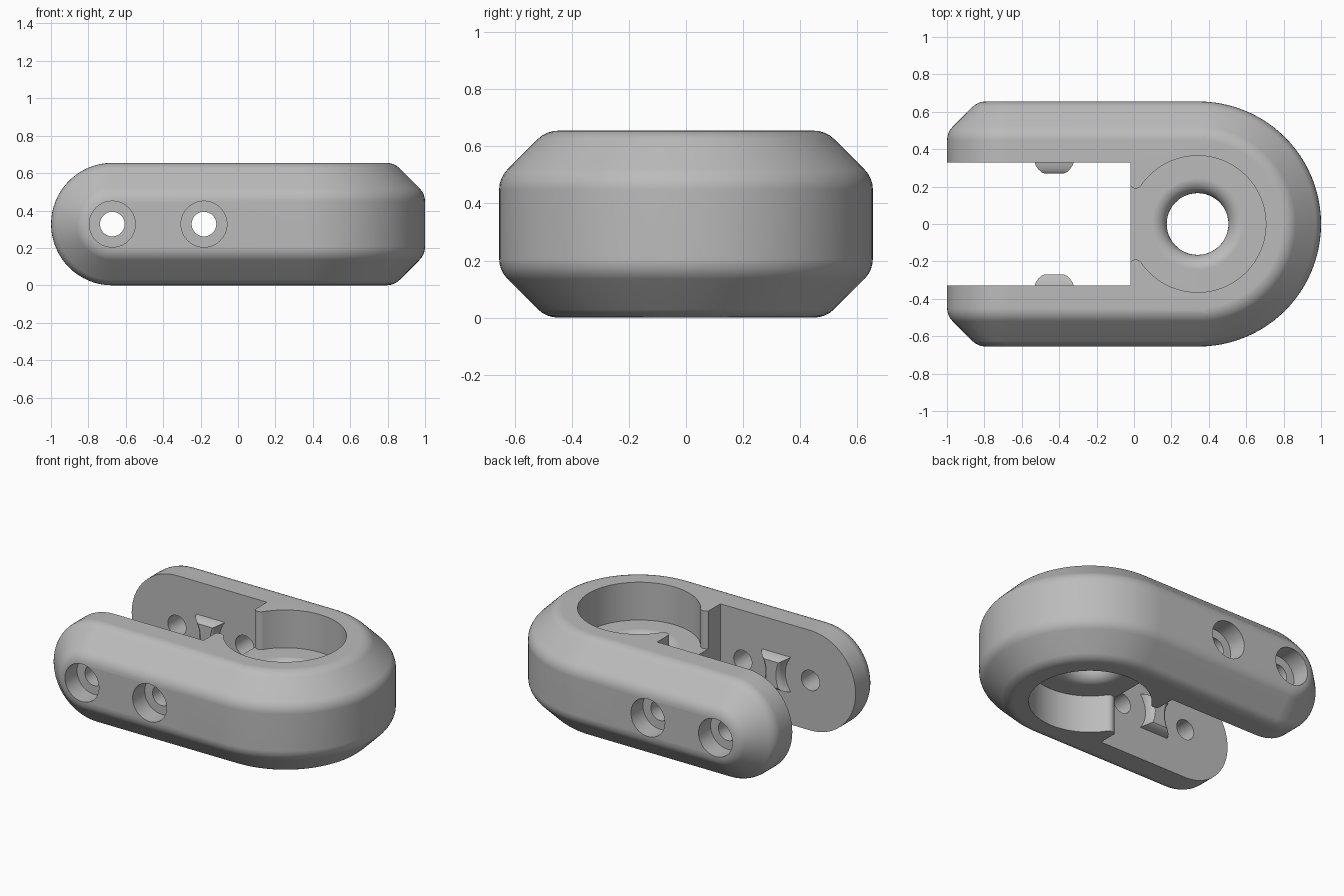
import bpy
import bmesh
from math import sin, cos, pi, radians, sqrt

cube = bpy.data.objects.get("Cube")
if cube:
    bpy.data.objects.remove(cube, do_unlink=True)

HALF = 0.655      # half width, also the nose radius
MID = 0.3275      # half height, also the arm tip radius and slot half width
NOSE_X, TIP_X = 0.345, -0.672
CHAMFER = 0.165
SLOT_X = -0.02
WEB = 0.08        # half thickness of the pocket floor
HOLES_X = (-0.672, -0.182)

grey = bpy.data.materials.new("mid_grey")
grey.use_nodes = True
grey.diffuse_color = (0.5, 0.5, 0.5, 1)
grey.node_tree.nodes["Principled BSDF"].inputs["Base Color"].default_value = (0.5, 0.5, 0.5, 1)


def finish(name, bm):
    bmesh.ops.recalc_face_normals(bm, faces=bm.faces)
    mesh = bpy.data.meshes.new(name)
    bm.to_mesh(mesh)
    bm.free()
    mesh.materials.append(grey)
    obj = bpy.data.objects.new(name, mesh)
    bpy.context.collection.objects.link(obj)
    return obj


def loft(name, rings):
    """Closed solid skinned through rings that have equal point counts."""
    bm = bmesh.new()
    loops = [[bm.verts.new(p) for p in ring] for ring in rings]
    n = len(loops[0])
    for a, b in zip(loops, loops[1:]):
        for i in range(n):
            j = (i + 1) % n
            bm.faces.new((a[i], a[j], b[j], b[i]))
    bm.faces.new(loops[0])
    bm.faces.new(loops[-1])
    return finish(name, bm)


def arc(cx, cy, r, start, end, steps):
    angles = [radians(start + (end - start) * i / steps) for i in range(steps + 1)]
    return [(cx + r * cos(a), cy + r * sin(a)) for a in angles]


def circle(cx, cy, r, steps=48):
    return arc(cx, cy, r, 0, 360, steps)[:-1]


def along_z(outline, z):
    return [(x, y, z) for x, y in outline]


def along_y(outline, y):
    return [(x, y, z) for x, z in outline]


def activate(obj):
    bpy.ops.object.select_all(action='DESELECT')
    obj.select_set(True)
    bpy.context.view_layer.objects.active = obj


def cut(target, cutter):
    cutter.hide_render = True
    mod = target.modifiers.new("cut", 'BOOLEAN')
    mod.operation = 'DIFFERENCE'
    mod.solver = 'EXACT'
    mod.object = cutter
    activate(target)
    bpy.ops.object.modifier_apply(modifier=mod.name)
    bpy.data.objects.remove(cutter, do_unlink=True)


def smooth(obj):
    activate(obj)
    bpy.ops.object.shade_smooth_by_angle(angle=radians(30))


# Chamfered edge profile with softened corners: (reach, height from the middle)
soft = 0.1
back = soft * (sqrt(2) - 1)
profile = arc(HALF - soft, MID - CHAMFER - back, soft, 0, 45, 4)
profile += arc(HALF - CHAMFER - back, MID - soft, soft, 45, 90, 4)

# Body: hull of the round nose and the two round arm tips
bm = bmesh.new()
for reach, height in profile:
    for sign in (-1, 1):
        for x, y in arc(NOSE_X, 0, reach, -90, 90, 48):
            bm.verts.new((x, y, MID + sign * height))
        for x, z in arc(TIP_X, MID, height, 90, 270, 32):
            bm.verts.new((x, sign * reach, z))
hull = bmesh.ops.convex_hull(bm, input=bm.verts)
spare = set(hull["geom_interior"]) | set(hull["geom_unused"])
bmesh.ops.delete(bm, geom=[v for v in spare if isinstance(v, bmesh.types.BMVert)], context='VERTS')
bmesh.ops.dissolve_limit(bm, angle_limit=radians(0.2), verts=bm.verts, edges=bm.edges)
body = finish("clamp_body", bm)

# Slot between the arms
slot = [(-1.2, -MID), (SLOT_X, -MID), (SLOT_X, MID), (-1.2, MID)]
cut(body, loft("slot_cutter", [along_z(slot, -0.1), along_z(slot, 0.8)]))

# Round pockets above and below the floor, opening into the slot past rounded lips
half = arc(0.34, 0, 0.365, 0, 146, 40)
half += arc(0.009, 0.225, 0.035, -36, -145, 8)
half.append((-0.1, half[-1][1]))
pocket = half + [(x, -y) for x, y in reversed(half[1:])]
for near, far in ((MID + WEB, 0.8), (MID - WEB, -0.1)):
    cut(body, loft("pocket_cutter", [along_z(pocket, near), along_z(pocket, far)]))

# Centre hole with a fully rounded rim
rings = [along_z(circle(0.34, 0, 0.165 + WEB), MID - WEB - 0.02)]
for i in range(-8, 9):
    t = i / 8 * pi / 2
    rings.append(along_z(circle(0.34, 0, 0.165 + WEB * (1 - cos(t))), MID + WEB * sin(t)))
rings.append(along_z(circle(0.34, 0, 0.165 + WEB), MID + WEB + 0.02))
cut(body, loft("hole_cutter", rings))

# Screw holes with counterbores on the outer faces
for x in HOLES_X:
    shank = circle(x, MID, 0.066, 32)
    cut(body, loft("screw_cutter", [along_y(shank, -0.8), along_y(shank, 0.8)]))
    bore = circle(x, MID, 0.123, 40)
    for sign in (-1, 1):
        cut(body, loft("bore_cutter", [along_y(bore, sign * 0.53), along_y(bore, sign * 0.8)]))
smooth(body)
weighted = body.modifiers.new("weighted_normals", 'WEIGHTED_NORMAL')
weighted.keep_sharp = True

# Waisted catches between the screw holes on the inner walls
centre = sum(HOLES_X) / 2
gap = (HOLES_X[1] - HOLES_X[0]) / 2


def waisted(inset):
    r, h = 0.18 + inset, 0.115 - inset
    side = [(gap - sqrt(r * r - z * z), z) for z in (h * i / 6 for i in range(-6, 7))]
    return [(centre + x, MID + z) for x, z in side] + [(centre - x, MID + z) for x, z in reversed(side)]


for side_name, sign in (("front", -1), ("back", 1)):
    steps = ((-0.01, 0), (0.015, 0.004), (0.035, 0.011), (0.05, 0.02), (0.057, 0.03))
    smooth(loft(side_name + "_catch", [along_y(waisted(d), sign * (MID - out)) for out, d in steps]))
